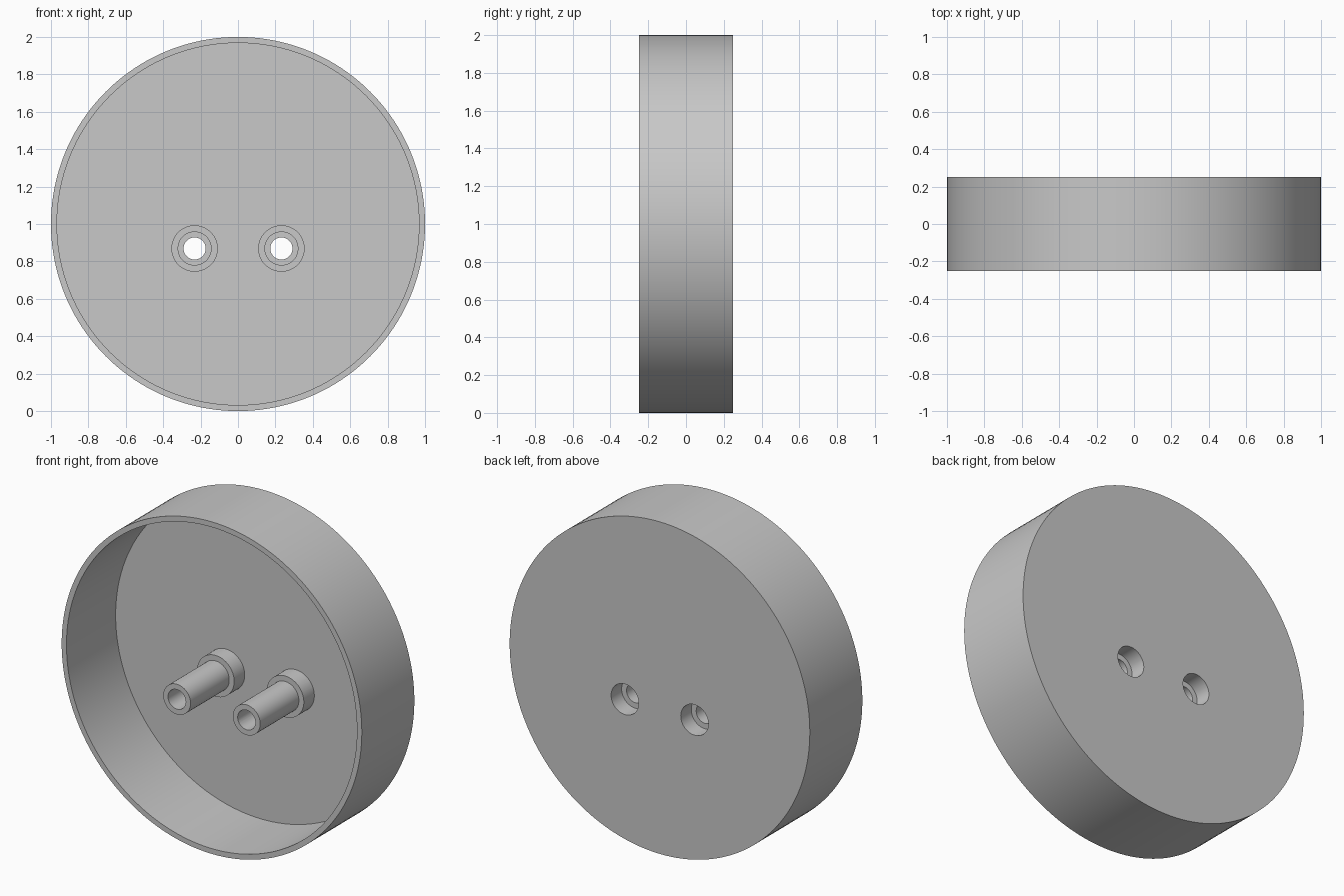
import bpy, bmesh, math
from mathutils import Matrix, Vector

if "Cube" in bpy.data.objects:
    bpy.data.objects.remove(bpy.data.objects["Cube"])

grey = bpy.data.materials.new("light grey")
grey.diffuse_color = (0.58, 0.58, 0.58, 1)
grey.use_nodes = True
grey.node_tree.nodes["Principled BSDF"].inputs["Base Color"].default_value = grey.diffuse_color


def lathe(name, profile, x, z, segments):
    """Spin a closed (radius, y) profile around a y-parallel axis at (x, z)."""
    bm = bmesh.new()
    verts = [bm.verts.new((r, y, 0)) for r, y in profile]
    edges = [bm.edges.new(pair) for pair in zip(verts, verts[1:])]
    bmesh.ops.spin(bm, geom=verts + edges, cent=(0, 0, 0), axis=(0, 1, 0),
                   angle=math.tau, steps=segments)
    bmesh.ops.remove_doubles(bm, verts=bm.verts, dist=1e-5)
    bmesh.ops.transform(bm, matrix=Matrix.Translation(Vector((x, 0, z))), verts=bm.verts)
    bmesh.ops.recalc_face_normals(bm, faces=bm.faces)
    mesh = bpy.data.meshes.new(name)
    bm.to_mesh(mesh)
    bm.free()
    mesh.materials.append(grey)
    obj = bpy.data.objects.new(name, mesh)
    bpy.context.collection.objects.link(obj)
    return obj


def combine(target, tool, operation):
    """Apply a boolean to the target and remove the tool."""
    bpy.context.view_layer.objects.active = target
    mod = target.modifiers.new(operation, 'BOOLEAN')
    mod.operation, mod.object, mod.solver = operation, tool, 'EXACT'
    bpy.ops.object.modifier_apply(modifier=mod.name)
    bpy.data.objects.remove(tool)


HALF, WALL, FLOOR = 0.25, 0.968, 0.218
POST_X, POST_Z = 0.232, 0.869

# Round dish: thin rim, open at the front, closed at the back
dish = lathe("round_dish", [(0, HALF), (1, HALF), (1, -HALF), (WALL, -HALF),
                            (WALL, FLOOR), (0, FLOOR)], 0, 1, 160)

for side in (-1, 1):
    # Stepped post: wide collar on the floor, slim tube up to the rim plane
    post = lathe("post", [(0, 0.235), (0.124, 0.235), (0.124, 0.118), (0.091, 0.118),
                          (0.091, -HALF), (0, -HALF)], side * POST_X, POST_Z, 64)
    combine(dish, post, 'UNION')
    # Through bore with a wider counterbore from the back
    drill = lathe("drill", [(0, 0.3), (0.092, 0.3), (0.092, 0.15), (0.059, 0.15),
                            (0.059, -0.3), (0, -0.3)], side * POST_X, POST_Z, 64)
    drill.hide_render = True
    combine(dish, drill, 'DIFFERENCE')

# Smooth curved walls, crisp rims
bpy.ops.object.select_all(action='DESELECT')
dish.select_set(True)
bpy.context.view_layer.objects.active = dish
bpy.ops.object.shade_smooth_by_angle(angle=math.radians(30))
